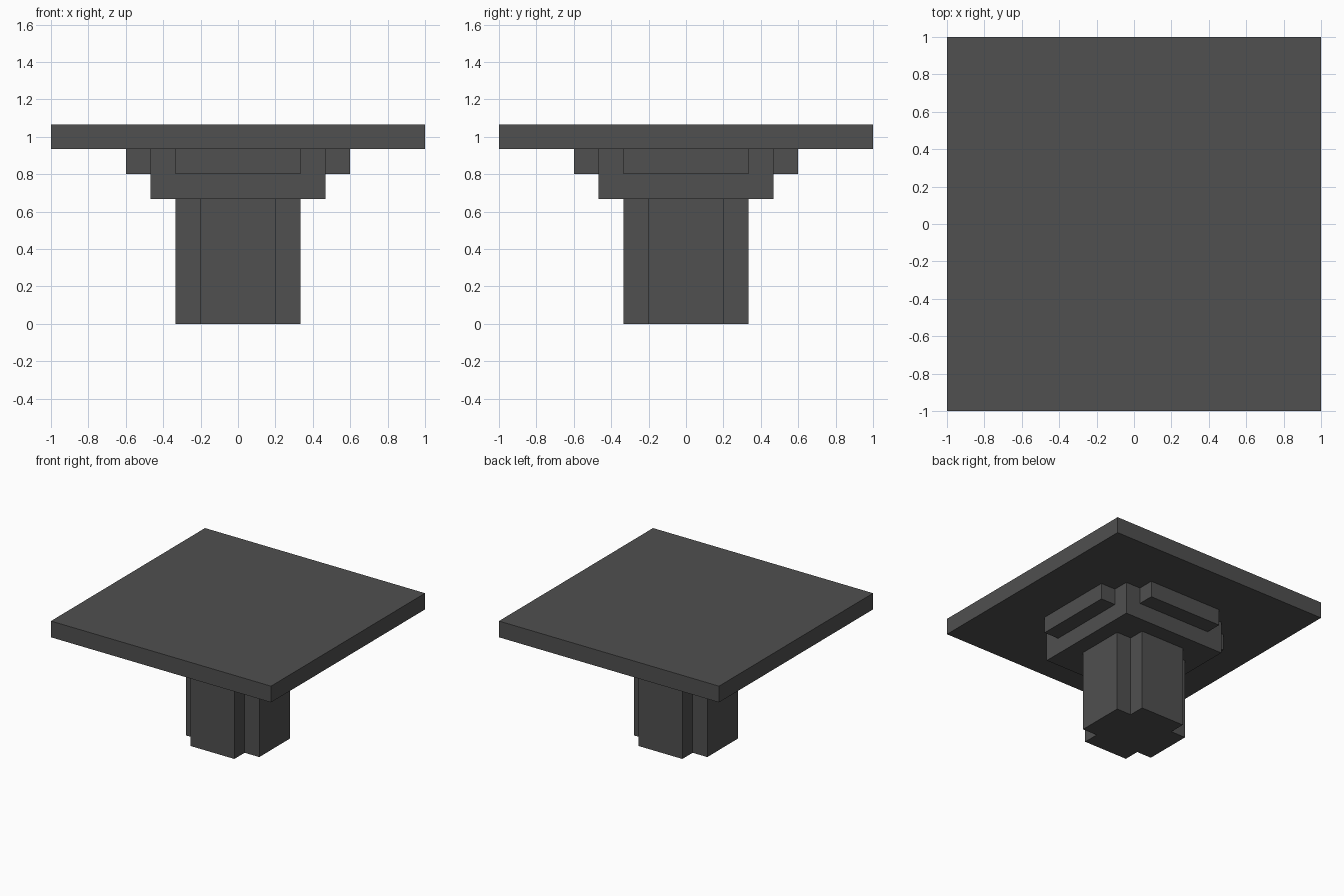
import bpy
import bmesh
from math import pi
from mathutils import Matrix

cube = bpy.data.objects.get("Cube")
if cube:
    bpy.data.objects.remove(cube, do_unlink=True)

U = 2 / 30  # design module: the top is 30 modules wide

grey = bpy.data.materials.new("dark_grey")
grey.use_nodes = True
colour = (0.08, 0.08, 0.08, 1)
grey.diffuse_color = colour
grey.node_tree.nodes["Principled BSDF"].inputs["Base Color"].default_value = colour


def prism(name, outline, bottom, top, turn=0):
    """Extrude a plan outline (in modules) between two heights."""
    bm = bmesh.new()
    base = bm.faces.new([bm.verts.new((x, y, bottom)) for x, y in outline])
    raised = bmesh.ops.extrude_face_region(bm, geom=[base], use_keep_orig=True)
    tops = [v for v in raised["geom"] if isinstance(v, bmesh.types.BMVert)]
    bmesh.ops.translate(bm, verts=tops, vec=(0, 0, top - bottom))
    bmesh.ops.recalc_face_normals(bm, faces=bm.faces)
    bm.transform(Matrix.Scale(U, 4) @ Matrix.Rotation(turn, 4, "Z"))
    mesh = bpy.data.meshes.new(name)
    bm.to_mesh(mesh)
    bm.free()
    mesh.materials.append(grey)
    bpy.context.collection.objects.link(bpy.data.objects.new(name, mesh))


def four_fold(corner):
    """Repeat one corner of a plan around the centre."""
    outline = []
    for _ in range(4):
        outline += corner
        corner = [(-y, x) for x, y in corner]
    return outline


# Column with notched corners
prism("column", four_fold([(5, 3), (3, 3), (3, 5)]), 0, 10)

# Square capital under the top
prism("capital", four_fold([(7, 7)]), 10, 14)

# Bracket on each side of the capital
for i, side in enumerate(("front", "left", "back", "right")):
    prism(side + "_bracket", [(-5, -9), (5, -9), (5, -7), (-5, -7)], 12, 14, i * pi / 2)

# Table top
prism("table_top", four_fold([(15, 15)]), 14, 16)
